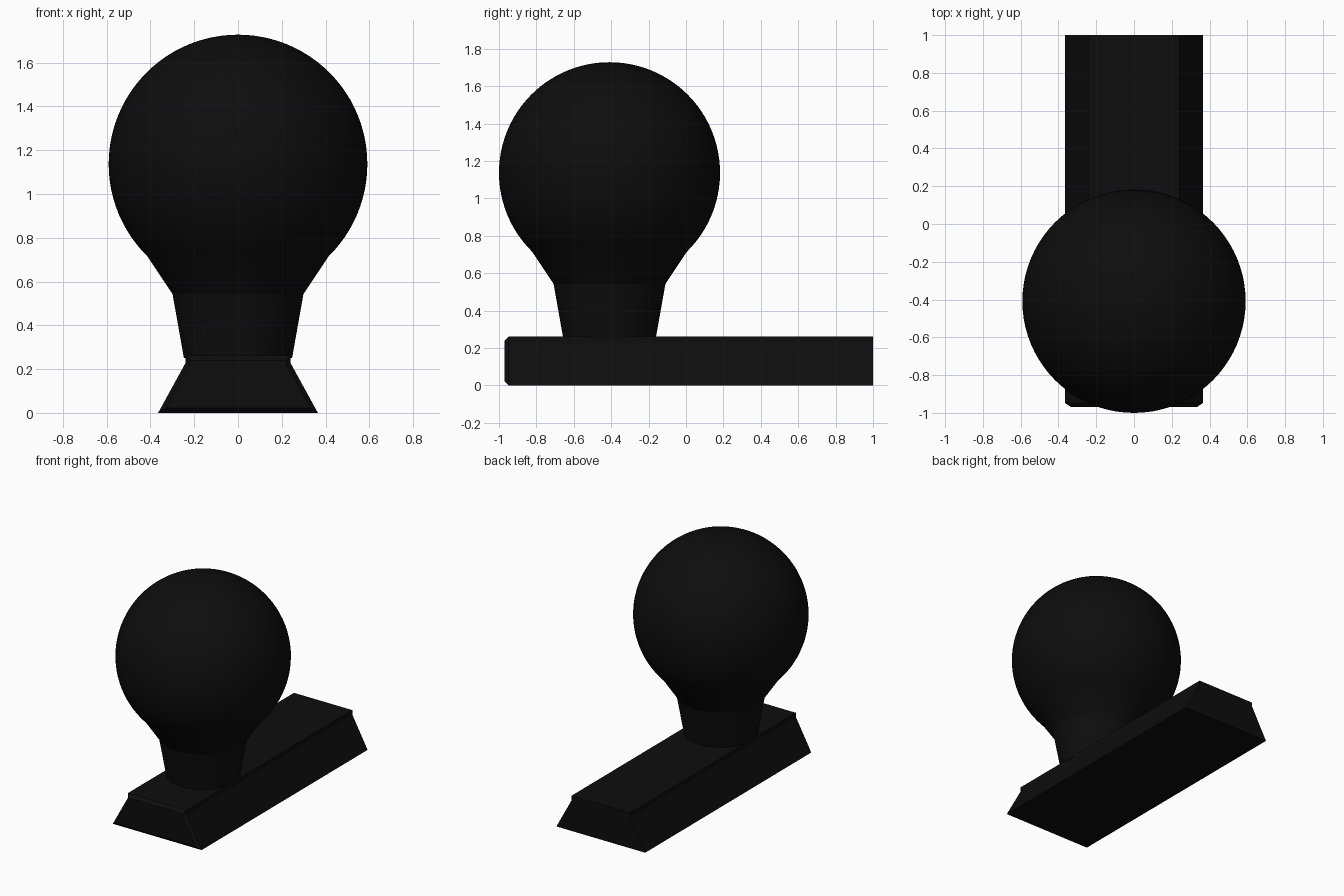
import bpy, bmesh, math

if "Cube" in bpy.data.objects:
    bpy.data.objects.remove(bpy.data.objects["Cube"])

# single near-black finish
black = bpy.data.materials.new("matte black")
black.diffuse_color = (0.004, 0.004, 0.004, 1)
black.use_nodes = True
black.node_tree.nodes["Principled BSDF"].inputs["Base Color"].default_value = black.diffuse_color


def finish(name, bm, location=(0, 0, 0)):
    bmesh.ops.recalc_face_normals(bm, faces=bm.faces[:])
    mesh = bpy.data.meshes.new(name)
    bm.to_mesh(mesh)
    bm.free()
    mesh.materials.append(black)
    obj = bpy.data.objects.new(name, mesh)
    obj.location = location
    bpy.context.collection.objects.link(obj)
    return obj


def smooth(obj, degrees):
    bpy.ops.object.select_all(action='DESELECT')
    obj.select_set(True)
    bpy.context.view_layer.objects.active = obj
    bpy.ops.object.shade_smooth_by_angle(angle=math.radians(degrees))


# dovetail base bar: one cross-section lofted along y, front edges chamfered
half = [(0.365, 0.0), (0.24, 0.228), (0.24, 0.262)]
half_front = [(0.332, 0.022), (0.222, 0.222), (0.222, 0.240)]
bm = bmesh.new()
rings = []
for y, side in ((-0.97, half_front), (-0.948, half), (1.0, half)):
    outline = side + [(-x, z) for x, z in reversed(side)]
    rings.append([bm.verts.new((x, y, z)) for x, z in outline])
for a, b in zip(rings, rings[1:]):
    for i in range(6):
        j = (i + 1) % 6
        bm.faces.new((a[i], a[j], b[j], b[i]))
bm.faces.new(rings[0])
bm.faces.new(rings[-1])
finish("dovetail_base", bm)

# ball, flared collar and neck: one lathed profile
R, CZ = 0.591, 1.137
start = math.asin((0.715 - CZ) / R)
profile = [(0, 0.25), (0.247, 0.25), (0.299, 0.543)]
steps = 36
for i in range(steps + 1):
    t = start + (math.pi / 2 - start) * i / steps
    profile.append((R * math.cos(t) if i < steps else 0, CZ + R * math.sin(t)))
bm = bmesh.new()
verts = [bm.verts.new((r, 0, z)) for r, z in profile]
edges = [bm.edges.new(pair) for pair in zip(verts, verts[1:])]
bmesh.ops.spin(bm, geom=verts + edges, cent=(0, 0, 0), axis=(0, 0, 1),
               angle=math.tau, steps=80)
bmesh.ops.remove_doubles(bm, verts=bm.verts[:], dist=0.0001)
smooth(finish("ball_and_neck", bm, (0, -0.409, 0)), 15)
